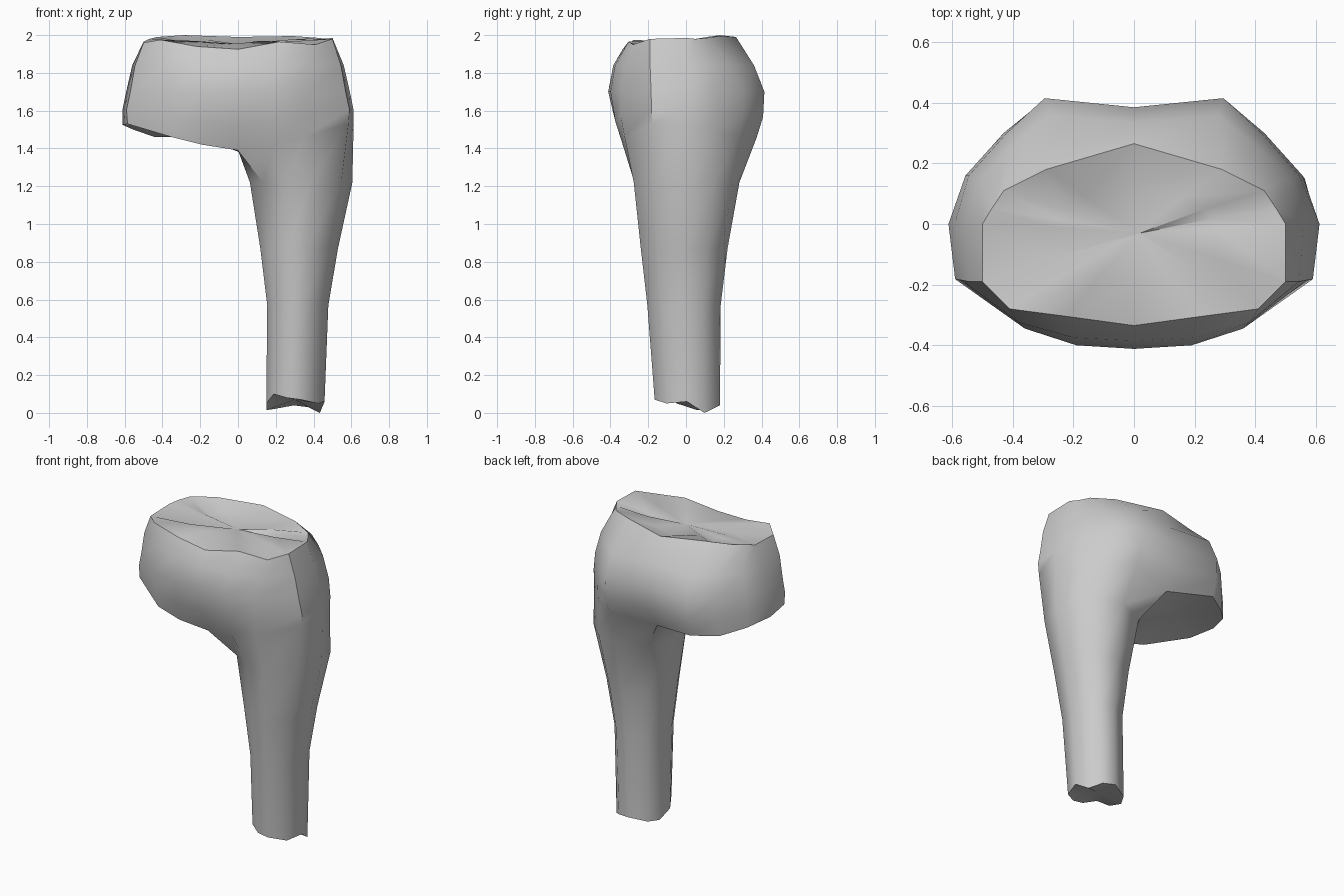
import bpy, bmesh, math

cube = bpy.data.objects.get("Cube")
if cube:
    bpy.data.objects.remove(cube, do_unlink=True)

mat = bpy.data.materials.new("plain grey")
mat.use_nodes = True
GREY = (0.6, 0.6, 0.6, 1)
mat.diffuse_color = GREY
mat.node_tree.nodes["Principled BSDF"].inputs["Base Color"].default_value = GREY

bm = bmesh.new()


def full_ring(half, zs):
    """Mirror a front-to-back half outline into a closed ring of 16 points."""
    pts = half + [(-x, y) for x, y in half[-2:0:-1]]
    return [bm.verts.new((x, y, z)) for (x, y), z in zip(pts, zs)]


def bridge(a, b):
    n = len(a)
    for i in range(n):
        j = (i + 1) % n
        bm.faces.new((a[i], a[j], b[j], b[i]))


def fan(ring, centre):
    c = bm.verts.new(centre)
    for i in range(len(ring)):
        bm.faces.new((ring[i], ring[(i + 1) % len(ring)], c))


# Hip outlines, right-hand half from front centre to back centre
waist = [(0, -.335), (.22, -.305), (.41, -.28), (.50, -.19), (.50, 0),
         (.47, .05), (.43, .11), (.29, .18), (0, .265)]
upper = [(0, -.385), (.20, -.375), (.38, -.325), (.545, -.19), (.56, 0),
         (.51, .15), (.41, .25), (.28, .36), (0, .335)]
middle = [(0, -.412), (.19, -.40), (.36, -.345), (.57, -.185), (.592, 0),
          (.545, .16), (.42, .30), (.295, .415), (0, .385)]
lower = [(0, -.31), (.19, -.335), (.35, -.325), (.585, -.18), (.612, 0),
         (.555, .16), (.44, .28), (.295, .375), (0, .30)]
widest = [(0, -.37), (.19, -.375), (.36, -.345), (.59, -.182), (.612, 0),
          (.556, .16), (.43, .30), (.297, .408), (0, .37)]

# Jagged waist rim, counter-clockwise from front centre
rim_z = [1.925, 1.965, 1.95, 1.98, 1.985, 1.98, 1.985, 1.995,
         1.99, 2.0, 1.99, 1.98, 1.965, 1.96, 1.975, 1.94]
low_half = [1.39, 1.42, 1.46, 1.53, 1.525, 1.50, 1.46, 1.46, 1.42]
low_z = low_half + low_half[-2:0:-1]

r_waist = full_ring(waist, rim_z)
r_upper = full_ring(upper, [1.84] * 16)
r_mid = full_ring(middle, [1.70] * 16)
r_wide = full_ring(widest, [0.45 * 1.70 + 0.55 * z for z in low_z])
r_low = full_ring(lower, low_z)
for a, b in ((r_upper, r_waist), (r_mid, r_upper), (r_wide, r_mid), (r_low, r_wide)):
    bridge(a, b)

# Uneven cut surface at the waist
inner = []
for i, v in enumerate(r_waist):
    z = 1.955 + 0.02 * math.sin(i * 2.3)
    inner.append(bm.verts.new((v.co.x * .55, v.co.y * .55 - .01, z)))
bridge(r_waist, inner)
fan(inner, (0.02, -.03, 1.95))

# Crotch seam joins the leg and the stump
crotch_back = bm.verts.new((0.02, .12, 1.375))
crotch_front = bm.verts.new((0.02, -.12, 1.375))
leg_top = r_low[:9] + [crotch_back, crotch_front]
stump = r_low[8:] + [r_low[0], crotch_front, crotch_back]
fan(stump[::-1], (-.32, .0, 1.51))

# Remaining leg: (z, x min, x max, y min, y max)
angles = [-135, -105, -78, -38, 0, 32, 62, 92, 135, 162, 198]
sections = [(1.22, .055, .60, -.28, .28), (.87, .112, .525, -.242, .218),
            (.57, .15, .475, -.207, .182), (None, .145, .455, -.168, .178)]
ankle_z = [.10, .08, .07, .05, .06, 0, .03, .04, .02, .015, .05]
prev = leg_top
for z, x0, x1, y0, y1 in sections:
    ring = []
    for i, a in enumerate(angles):
        t = math.radians(a)
        x = (x0 + x1) / 2 + (x1 - x0) / 2 * 1.02 * math.cos(t)
        y = (y0 + y1) / 2 + (y1 - y0) / 2 * 1.01 * math.sin(t)
        ring.append(bm.verts.new((x, y, ankle_z[i] if z is None else z)))
    bridge(ring, prev)
    prev = ring
# Uneven cut surface at the foot end
fan(prev[::-1], (.30, 0, .07))

bmesh.ops.recalc_face_normals(bm, faces=bm.faces)
mesh = bpy.data.meshes.new("hips_and_leg")
bm.to_mesh(mesh)
bm.free()
mesh.materials.append(mat)
obj = bpy.data.objects.new("hips_and_leg", mesh)
bpy.context.collection.objects.link(obj)
bpy.ops.object.select_all(action="DESELECT")
obj.select_set(True)
bpy.context.view_layer.objects.active = obj
bpy.ops.object.shade_smooth_by_angle(angle=math.radians(45))
